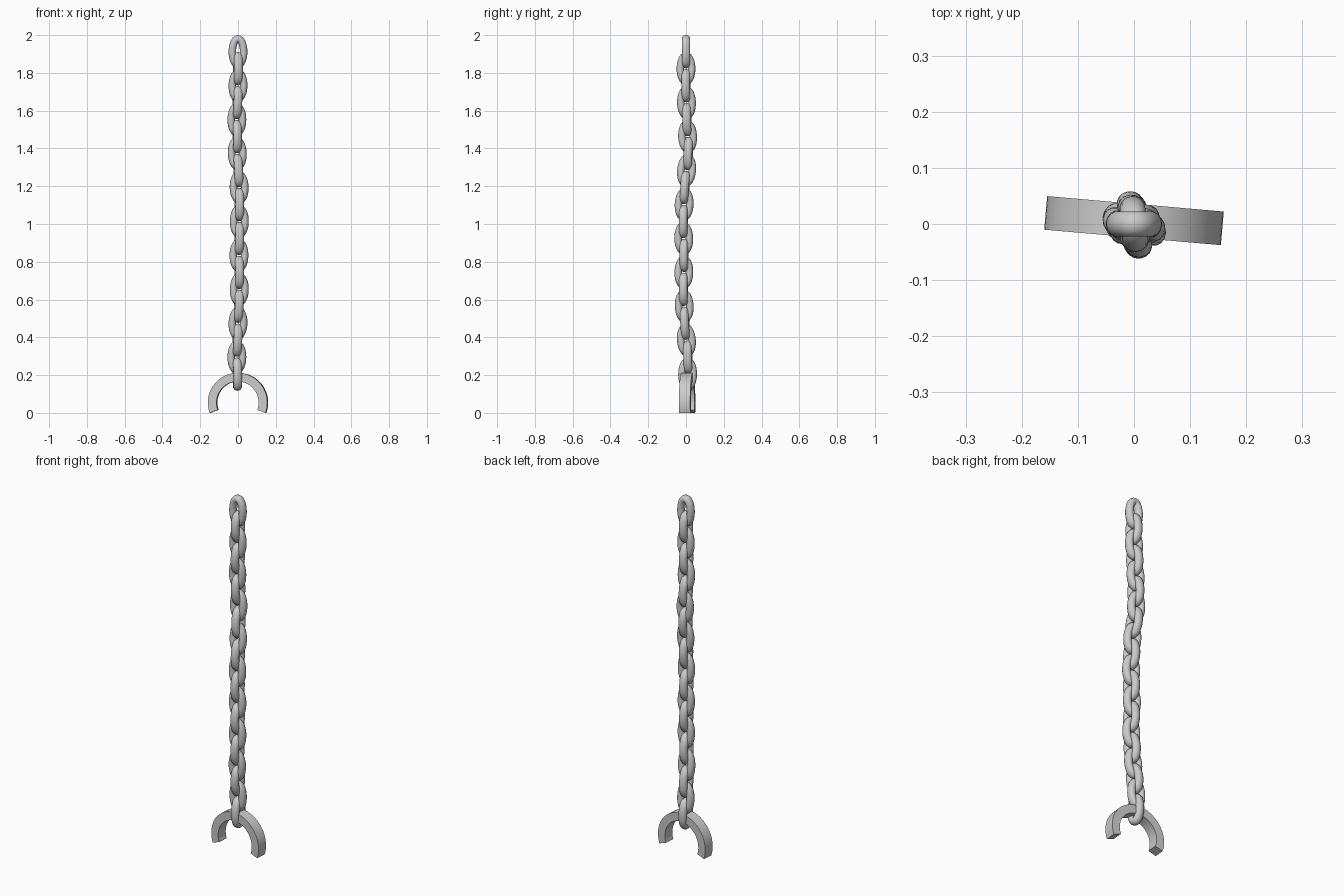
import bpy, bmesh, math
from mathutils import Matrix, Vector

if "Cube" in bpy.data.objects:
    bpy.data.objects.remove(bpy.data.objects["Cube"])

LINKS = 20
TOP_Z, BOTTOM_Z = 1.912, 0.205
# Gentle sway of the chain, one value for every second link, top to bottom
SWAY_X = [0, 0, -0.006, -0.004, 0.006, 0.007, 0.005, 0.007, 0, -0.006, -0.002]
SWAY_Y = [0, 0, 0.005, 0.012, -0.006, -0.014, -0.01, -0.013, -0.006, 0.01, 0.007]


def sway(table, i):
    t = max(0, min(i / 2, len(table) - 1.001))
    k = int(t)
    return table[k] + (table[k + 1] - table[k]) * (t - k)


def link_pos(i):
    z = TOP_Z + (BOTTOM_Z - TOP_Z) * i / (LINKS - 1)
    return Vector((sway(SWAY_X, i), sway(SWAY_Y, i), z))


def sweep_mesh(name, rings, closed):
    """Skin a list of point rings into a tube."""
    bm = bmesh.new()
    vs = [[bm.verts.new(p) for p in ring] for ring in rings]
    n, m = len(vs), len(vs[0])
    for i in range(n if closed else n - 1):
        a, b = vs[i], vs[(i + 1) % n]
        for j in range(m):
            k = (j + 1) % m
            bm.faces.new((a[j], a[k], b[k], b[j]))
    if not closed:
        bm.faces.new(vs[0])
        bm.faces.new(vs[-1])
    bmesh.ops.recalc_face_normals(bm, faces=bm.faces)
    me = bpy.data.meshes.new(name)
    bm.to_mesh(me)
    bm.free()
    return me


def add_object(name, mesh):
    ob = bpy.data.objects.new(name, mesh)
    bpy.context.collection.objects.link(ob)
    bpy.ops.object.select_all(action='DESELECT')
    ob.select_set(True)
    bpy.context.view_layer.objects.active = ob
    bpy.ops.object.shade_smooth_by_angle(angle=math.radians(35))
    return ob


# Oval chain link in the xz plane, shared by all links
def link_mesh(half_w=0.05, half_h=0.088, r_in=0.02, r_depth=0.023, seg=32, sides=14):
    a, c = half_w - r_in, half_h - r_in
    rings = []
    for i in range(seg):
        t = math.tau * i / seg
        p = Vector((a * math.cos(t), 0, c * math.sin(t)))
        n = Vector((c * math.cos(t), 0, a * math.sin(t))).normalized()
        rings.append([p + n * r_in * math.cos(u) + Vector((0, r_depth * math.sin(u), 0))
                      for u in (math.tau * j / sides for j in range(sides))])
    return sweep_mesh("chain_link", rings, True)


# Chain: links alternate by a quarter turn and lean along the sway
mesh = link_mesh()
for i in range(LINKS):
    link = add_object(f"chain_link_{i + 1:02d}", mesh)
    lean = Vector((0, 0, 1))
    if i > 0:
        lean = (link_pos(i - 1) - link_pos(i + 1)).normalized()
    tilt = Vector((0, 0, 1)).rotation_difference(lean).to_matrix().to_4x4()
    yaw = math.radians(90 * (i % 2) + (5 if i % 2 else -3 * (i > 0)))
    link.matrix_world = Matrix.Translation(link_pos(i)) @ tilt @ Matrix.Rotation(yaw, 4, 'Z')

# Broken shackle: open arc with a rectangular section
R_OUT, R_IN, HALF_W, OPEN = 0.158, 0.112, 0.03, math.radians(20)
SEG = 32
rings = []
for i in range(SEG + 1):
    t = -OPEN + (math.pi + 2 * OPEN) * i / SEG
    rings.append([Vector((r * math.cos(t), y, r * math.sin(t)))
                  for r, y in ((R_IN, -HALF_W), (R_OUT, -HALF_W), (R_OUT, HALF_W), (R_IN, HALF_W))])
shackle = add_object("broken_shackle", sweep_mesh("broken_shackle", rings, False))
shackle.location = (0, 0.006, R_OUT * math.sin(OPEN))
shackle.rotation_euler.z = math.radians(-5)
